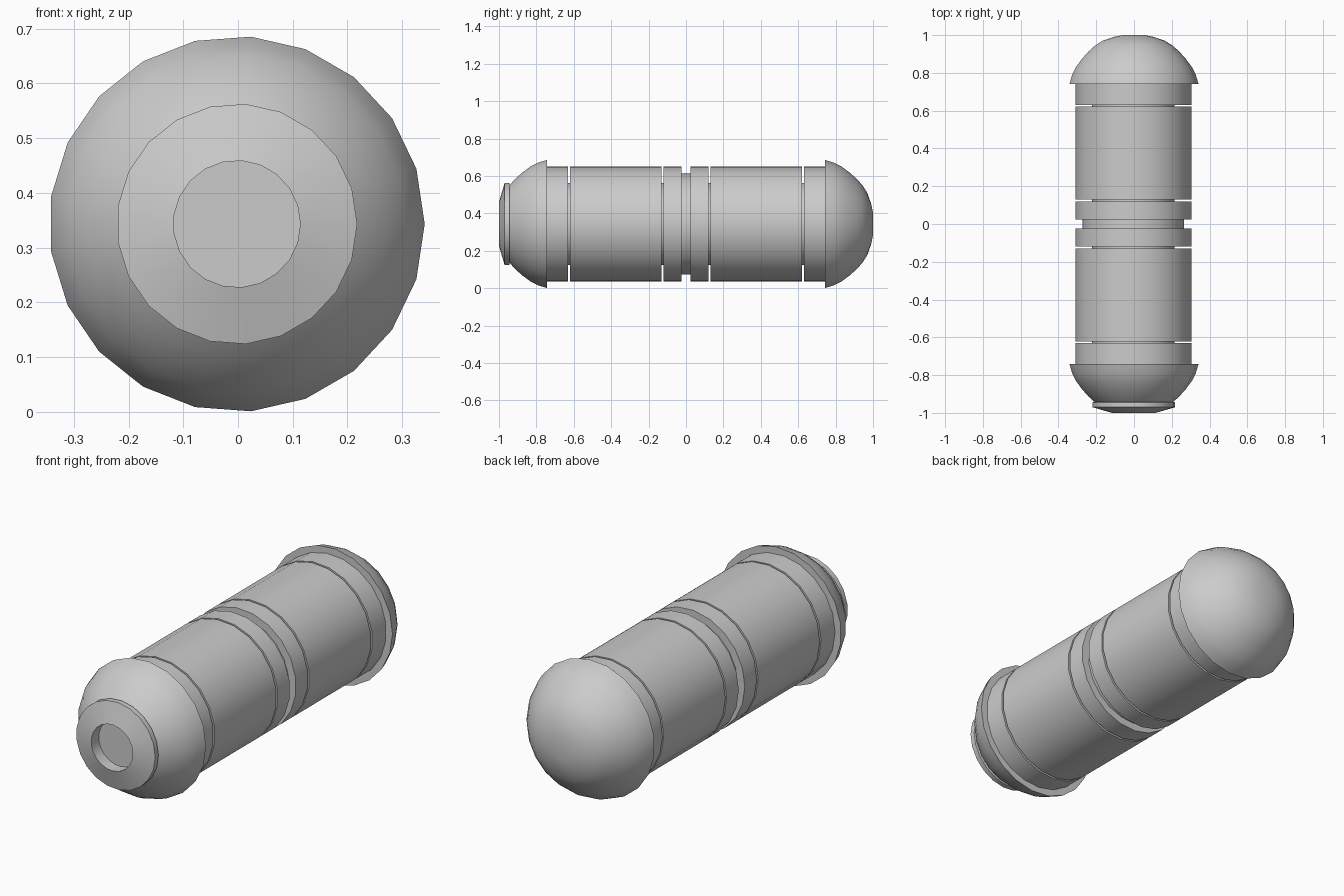
import bpy, bmesh
from math import cos, sin, pi

if "Cube" in bpy.data.objects:
    bpy.data.objects.remove(bpy.data.objects["Cube"])

SIDES = 21
AX, AZ = -0.002, 0.343   # long axis of the capsule, running along y


def lathe(name, profile, turn=0.0):
    """Revolve (y, radius) points around the long axis."""
    bm = bmesh.new()
    rings = [[bm.verts.new((AX + r * cos(turn + 2 * pi * i / SIDES), y,
                            AZ + r * sin(turn + 2 * pi * i / SIDES)))
              for i in range(SIDES)] for y, r in profile]
    for a, b in zip(rings, rings[1:]):
        for i in range(SIDES):
            j = (i + 1) % SIDES
            bm.faces.new((a[i], a[j], b[j], b[i]))
    bmesh.ops.remove_doubles(bm, verts=bm.verts, dist=1e-5)
    bmesh.ops.recalc_face_normals(bm, faces=bm.faces)
    mesh = bpy.data.meshes.new(name)
    bm.to_mesh(mesh)
    bm.free()
    ob = bpy.data.objects.new(name, mesh)
    bpy.context.collection.objects.link(ob)
    bpy.ops.object.select_all(action='DESELECT')
    ob.select_set(True)
    bpy.context.view_layer.objects.active = ob
    bpy.ops.object.shade_smooth_by_angle(angle=pi / 6)
    return ob


def band(name, y0, y1, outer, inner):
    return lathe(name, [(y0, inner), (y0, outer), (y1, outer), (y1, inner)], pi)


# Rounded end caps, overhanging the body
dome = [(0.742, 0.22), (0.742, 0.3434), (0.79, 0.329), (0.83, 0.309),
        (0.875, 0.276), (0.915, 0.24), (0.945, 0.206)]
lathe("back_dome", dome + [(0.97, 0.166), (0.99, 0.108), (1.0, 0.06), (1.0, 0)])
lathe("front_dome", [(-y, r) for y, r in dome])

# Front plate with bevelled face and round recess
lathe("front_plate", [(-0.94, 0.19), (-0.944, 0.22), (-0.97, 0.22),
                      (-1.0, 0.116), (-0.94, 0.116), (-0.94, 0)])

# Inner core seen in the narrow grooves, and the wider waist ring
lathe("core", [(-0.742, 0.22), (0.742, 0.22)], pi)
band("waist_ring", -0.026, 0.026, 0.27, 0.22)

# Body sections, same on both halves
for side, s in (("front", -1), ("back", 1)):
    for part, a, b in (("collar", 0.024, 0.12), ("barrel", 0.13, 0.621),
                       ("end_band", 0.631, 0.742)):
        band(f"{side}_{part}", s * a, s * b, 0.309, 0.22)
